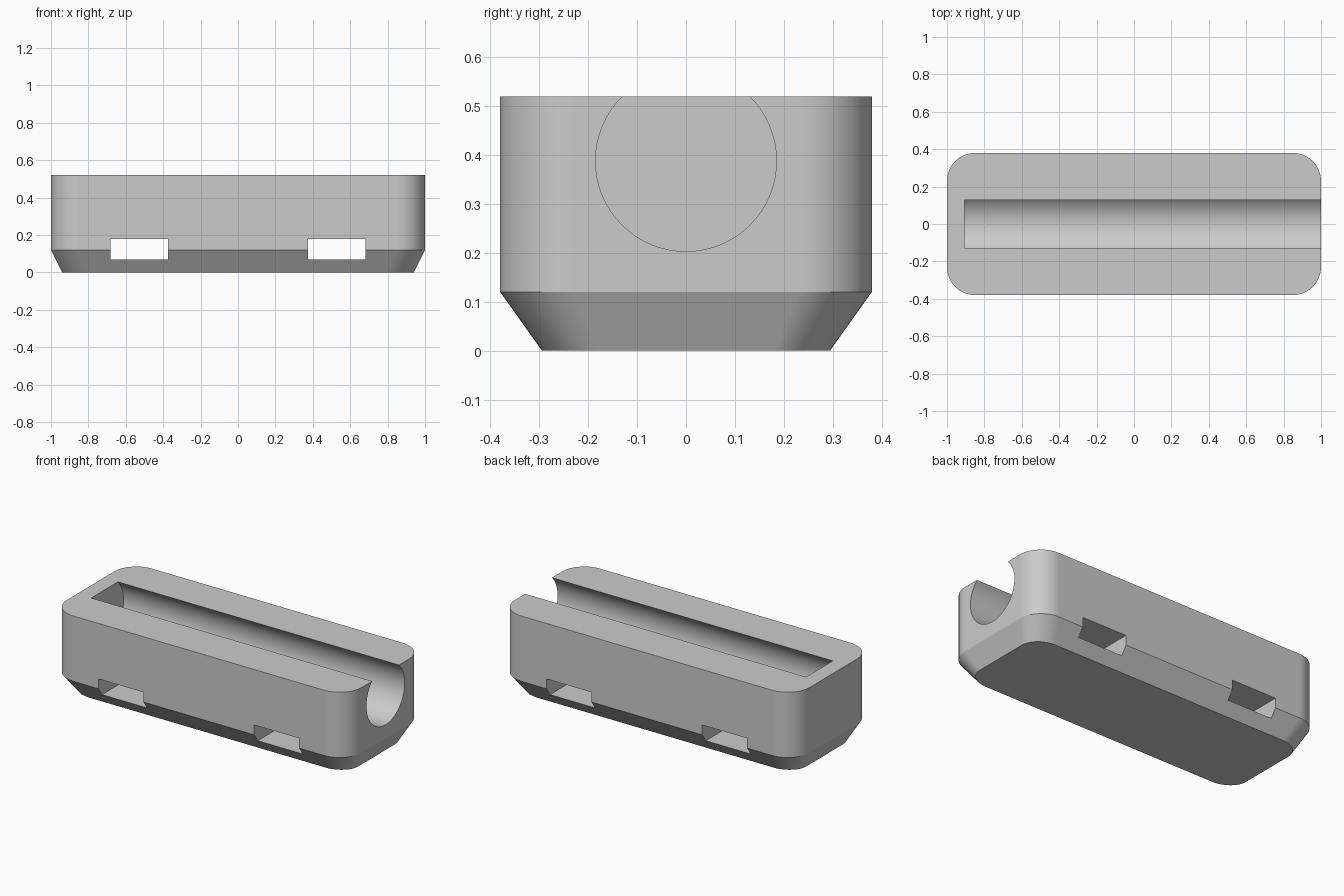
import bpy, bmesh, math
from mathutils import Matrix, Vector

cube = bpy.data.objects.get("Cube")
if cube:
    bpy.data.objects.remove(cube, do_unlink=True)

HALF_X, HALF_Y, HEIGHT = 1.0, 0.38, 0.52
CORNER, STEPS = 0.15, 12

grey = bpy.data.materials.new("plain grey")
grey.use_nodes = True
colour = (0.6, 0.6, 0.6, 1)
grey.diffuse_color = colour
grey.node_tree.nodes["Principled BSDF"].inputs["Base Color"].default_value = colour


def new_object(name, bm):
    bmesh.ops.recalc_face_normals(bm, faces=bm.faces)
    mesh = bpy.data.meshes.new(name)
    bm.to_mesh(mesh)
    bm.free()
    mesh.materials.append(grey)
    obj = bpy.data.objects.new(name, mesh)
    bpy.context.collection.objects.link(obj)
    return obj


def rounded_outline():
    points = []
    for corner, (sx, sy) in enumerate([(1, 1), (-1, 1), (-1, -1), (1, -1)]):
        for i in range(STEPS + 1):
            a = math.radians(90) * (corner + i / STEPS)
            points.append((sx * (HALF_X - CORNER) + CORNER * math.cos(a),
                           sy * (HALF_Y - CORNER) + CORNER * math.sin(a)))
    return points


def cut(obj, cutter):
    cutter.hide_render = True
    mod = obj.modifiers.new(cutter.name, 'BOOLEAN')
    mod.operation = 'DIFFERENCE'
    mod.solver = 'EXACT'
    mod.object = cutter
    bpy.context.view_layer.objects.active = obj
    bpy.ops.object.modifier_apply(modifier=mod.name)
    bpy.data.objects.remove(cutter, do_unlink=True)


# Body: rounded block whose foot tapers inwards
bm = bmesh.new()
rings = [[bm.verts.new((x * sx, y * sy, z)) for x, y in rounded_outline()]
         for z, sx, sy in [(0, 0.94, 0.775), (0.12, 1, 1), (HEIGHT, 1, 1)]]
bm.faces.new(rings[0])
bm.faces.new(rings[-1])
for low, high in zip(rings, rings[1:]):
    n = len(low)
    for i in range(n):
        j = (i + 1) % n
        bm.faces.new((low[i], low[j], high[j], high[i]))
body = new_object("cradle_body", bm)

# Round channel, open at the top and at the left end
bm = bmesh.new()
start, end = -0.905, 1.2
bmesh.ops.create_cone(
    bm, cap_ends=True, segments=64, radius1=0.185, radius2=0.185, depth=end - start,
    matrix=Matrix.Translation(((start + end) / 2, 0, 0.388)) @ Matrix.Rotation(math.pi / 2, 4, 'Y'))
cut(body, new_object("channel_cutter", bm))

# Two strap slots running through from front to back
for side in (-1, 1):
    bm = bmesh.new()
    bmesh.ops.create_cube(bm, size=1, matrix=Matrix.Translation((side * 0.528, 0, 0.125))
                          @ Matrix.Diagonal((0.305, 1, 0.11, 1)))
    cut(body, new_object("slot_cutter", bm))

# Smooth rounded surfaces, crisp flat ones
bpy.ops.object.select_all(action='DESELECT')
body.select_set(True)
bpy.context.view_layer.objects.active = body
bpy.ops.object.shade_smooth_by_angle(angle=math.radians(20))
weighted = body.modifiers.new("even_shading", 'WEIGHTED_NORMAL')
weighted.keep_sharp = True
